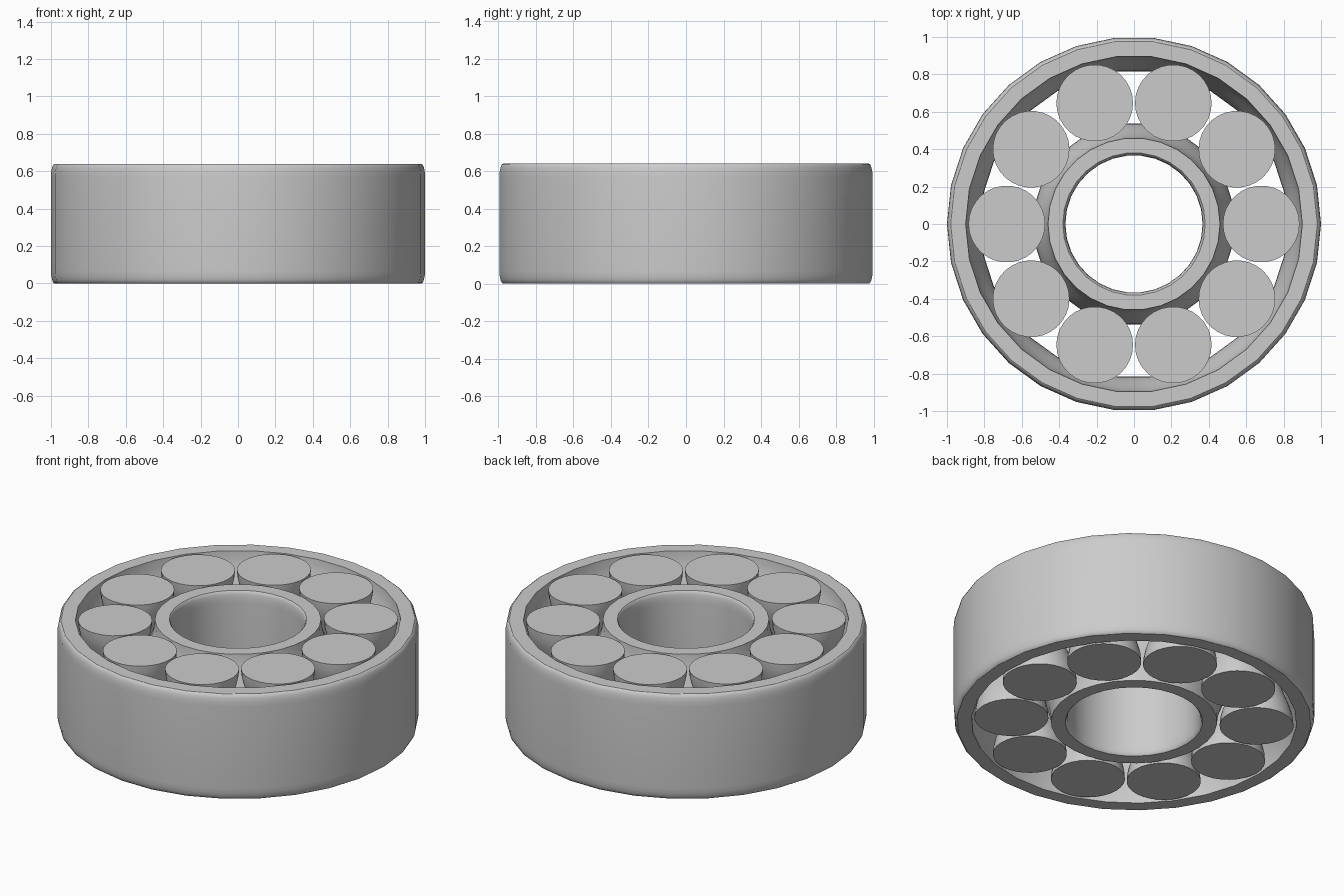
import bpy, bmesh, math

cube = bpy.data.objects.get("Cube")
if cube:
    bpy.data.objects.remove(cube, do_unlink=True)

HEIGHT = 0.64
SEGMENTS = 30
ROLLERS = 10
PITCH = 0.68        # radius of the circle of roller centres
GAP = 0.015         # clearance between rollers and races

steel = bpy.data.materials.new("grey steel")
steel.use_nodes = True
grey = (0.6, 0.6, 0.6, 1)
steel.diffuse_color = grey
steel.node_tree.nodes["Principled BSDF"].inputs["Base Color"].default_value = grey


def waist(steps=16):
    """Roller profile from bottom to top: wide ends, narrow middle."""
    points = []
    for i in range(steps + 1):
        t = i / steps
        bulge = math.sin(math.pi * t) ** 2
        points.append((0.205 - 0.08 * bulge, HEIGHT * t))
    return points


def rounded_wall(radius, inset):
    """Wall profile from bottom to top with softly rounded edges."""
    depth = 0.07
    lower = []
    for i in range(5):
        a = math.pi / 2 * i / 4
        lower.append((radius - inset * (1 - math.sin(a)), depth * (1 - math.cos(a))))
    return lower + [(r, HEIGHT - z) for r, z in reversed(lower)]


def lathe(name, profile, closed, location=(0, 0, 0)):
    """Revolve a profile round z; an open profile gets end caps."""
    bm = bmesh.new()
    rings = []
    for r, z in profile:
        ring = []
        for i in range(SEGMENTS):
            a = math.tau * i / SEGMENTS
            ring.append(bm.verts.new((r * math.cos(a), r * math.sin(a), z)))
        rings.append(ring)
    pairs = list(zip(rings, rings[1:]))
    if closed:
        pairs.append((rings[-1], rings[0]))
    else:
        bm.faces.new(rings[0])
        bm.faces.new(rings[-1])
    for low, high in pairs:
        for i in range(SEGMENTS):
            j = (i + 1) % SEGMENTS
            bm.faces.new((low[i], low[j], high[j], high[i]))
    bmesh.ops.recalc_face_normals(bm, faces=bm.faces)
    mesh = bpy.data.meshes.new(name)
    bm.to_mesh(mesh)
    bm.free()
    mesh.materials.append(steel)
    obj = bpy.data.objects.new(name, mesh)
    obj.location = location
    bpy.context.collection.objects.link(obj)
    bpy.ops.object.select_all(action="DESELECT")
    obj.select_set(True)
    bpy.context.view_layer.objects.active = obj
    bpy.ops.object.shade_smooth_by_angle(angle=math.radians(32))
    return obj


# Races follow the roller profile with a small clearance
outer_track = [(PITCH + r + GAP, z) for r, z in reversed(waist())]
inner_track = [(PITCH - r - GAP, z) for r, z in waist()]
lathe("outer_race", rounded_wall(1.0, 0.02) + outer_track, True)
lathe("inner_race", inner_track + rounded_wall(0.367, -0.014)[::-1], True)

# Waisted rollers around the track
first = lathe("roller_1", waist(), False, (PITCH, 0, 0))
for k in range(1, ROLLERS):
    a = math.tau * k / ROLLERS
    roller = bpy.data.objects.new(f"roller_{k + 1}", first.data)
    roller.location = (PITCH * math.cos(a), PITCH * math.sin(a), 0)
    roller.rotation_euler.z = a
    bpy.context.collection.objects.link(roller)
